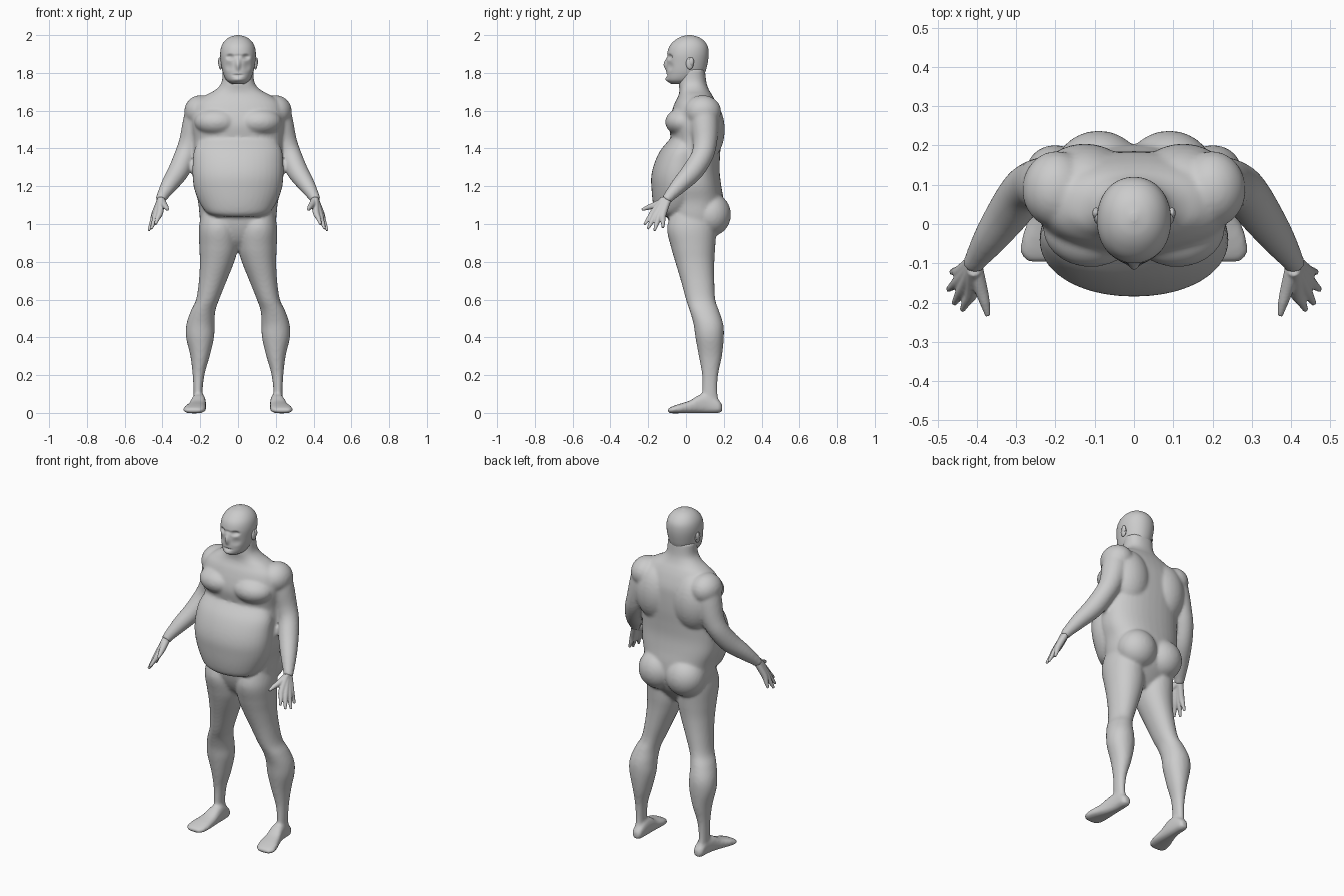
import bpy, bmesh, math
from mathutils import Vector, Matrix

skin = bpy.data.materials.new("plain grey")
skin.diffuse_color = (0.6, 0.6, 0.6, 1)


def dense(rows, n=5):
    """Catmull-Rom resampling of a list of number tuples."""
    out = []
    for i in range(len(rows) - 1):
        p = [rows[max(0, min(len(rows) - 1, i + k))] for k in (-1, 0, 1, 2)]
        for s in range(n):
            t = s / n
            out.append(tuple(b + 0.5 * t * (c - a + t * (2*a - 5*b + 4*c - d + t * (3*(b - c) + d - a)))
                             for a, b, c, d in zip(*p)))
    return out + [rows[-1]]


def skin_rings(bm, rings):
    vs = [[bm.verts.new(p) for p in r] for r in rings]
    m = len(vs[0])
    for a, b in zip(vs, vs[1:]):
        for i in range(m):
            bm.faces.new((a[i], a[(i + 1) % m], b[(i + 1) % m], b[i]))
    bm.faces.new(vs[0][::-1])
    bm.faces.new(vs[-1])


def loft(bm, rows, axis="Z", p=2.3, seg=40, n=5):
    """Rows are (position, a0, a1, b0, b1): bounds of a rounded section."""
    rings = []
    for t, a0, a1, b0, b1 in dense(rows, n):
        ring = []
        for i in range(seg):
            w = 2 * math.pi * i / seg
            c, s = math.cos(w), math.sin(w)
            a = (a0 + a1) / 2 + (a1 - a0) / 2 * math.copysign(abs(c) ** (2 / p), c)
            b = (b0 + b1) / 2 + (b1 - b0) / 2 * math.copysign(abs(s) ** (2 / p), s)
            ring.append((a, b, t) if axis == "Z" else (a, t, b))
        rings.append(ring)
    skin_rings(bm, rings)


def sym(rows):
    """(z, half width, front, back) -> symmetric loft rows."""
    return [(z, -w, w, f, b) for z, w, f, b in rows]


def tube(bm, rows, seg=20):
    """Round limb along a path of (x, y, z, radius)."""
    pts = dense(rows)
    rings = []
    for i, q in enumerate(pts):
        t = Vector(pts[min(i + 1, len(pts) - 1)][:3]) - Vector(pts[max(i - 1, 0)][:3])
        u = t.cross(Vector((1, 0, 0))).normalized()
        v = t.cross(u).normalized()
        rings.append([Vector(q[:3]) + q[3] * (u * math.cos(2 * math.pi * k / seg) + v * math.sin(2 * math.pi * k / seg))
                      for k in range(seg)])
    skin_rings(bm, rings)


def ball(bm, c, r):
    bmesh.ops.create_uvsphere(bm, u_segments=28, v_segments=18, radius=1,
                              matrix=Matrix.Translation(c) @ Matrix.Diagonal((*r, 1)))


def mirror(bm):
    d = bmesh.ops.duplicate(bm, geom=bm.verts[:] + bm.edges[:] + bm.faces[:])
    for g in d["geom"]:
        if isinstance(g, bmesh.types.BMVert):
            g.co.x *= -1


def finish(bm, name, voxel=0, smooth=0):
    bmesh.ops.recalc_face_normals(bm, faces=bm.faces[:])
    me = bpy.data.meshes.new(name)
    bm.to_mesh(me)
    bm.free()
    for f in me.polygons:
        f.use_smooth = True
    me.materials.append(skin)
    ob = bpy.data.objects.new(name, me)
    bpy.context.collection.objects.link(ob)
    if voxel:
        r = ob.modifiers.new("blend", "REMESH")
        r.mode, r.voxel_size, r.use_smooth_shade = "VOXEL", voxel, True
        s = ob.modifiers.new("soften", "SMOOTH")
        s.factor, s.iterations = 0.5, smooth
    return ob


# ---- body: paired parts first, then mirrored ----
body = bmesh.new()
# leg
loft(body, [(.04, .18, .235, .08, .185), (.1, .188, .235, .085, .167), (.2, .178, .24, .085, .17),
            (.3, .15, .252, .068, .19), (.4, .127, .275, .05, .2), (.47, .125, .273, .04, .197),
            (.54, .12, .25, .02, .175), (.6, .1, .222, 0, .155), (.7, .06, .207, -.027, .15),
            (.8, .02, .202, -.057, .15), (.88, 0, .205, -.08, .155), (.98, .005, .207, -.1, .16),
            (1.08, .04, .19, -.07, .16)], p=2.1)
# foot
loft(body, [(.192, .19, .22, .01, .04), (.175, .177, .235, 0, .065), (.12, .172, .24, -.002, .1),
            (.07, .17, .25, -.002, .095), (.02, .17, .266, -.002, .065), (-.04, .17, .287, -.002, .046),
            (-.078, .18, .288, -.002, .032), (-.098, .2, .27, .004, .02)], axis="Y", p=2.6)
# arm
tube(body, [(.2, .09, 1.62, .075), (.222, .098, 1.52, .074), (.25, .1, 1.43, .064), (.28, .085, 1.36, .058),
            (.315, .035, 1.28, .056), (.365, -.035, 1.205, .044), (.402, -.09, 1.145, .03),
            (.41, -.105, 1.125, .027)], seg=28)
# shoulder, chest, shoulder blade, buttock
ball(body, (.198, .088, 1.595), (.087, .098, .087))
ball(body, (.11, -.01, 1.54), (.122, .1, .077))
ball(body, (.125, .1, 1.5), (.125, .105, .17))
ball(body, (.09, .13, 1.05), (.115, .108, .115))
mirror(body)
# trunk and neck
loft(body, sym([(.86, .05, 0, .1), (.91, .13, -.05, .14), (.97, .185, -.08, .18), (1.04, .203, -.095, .2),
                (1.12, .212, -.1, .2), (1.2, .235, -.1, .187), (1.28, .24, -.1, .178), (1.36, .236, -.09, .18),
                (1.44, .235, -.08, .185), (1.52, .245, -.09, .185), (1.58, .245, -.08, .18),
                (1.64, .225, -.06, .16), (1.68, .175, -.04, .14), (1.71, .12, -.035, .122),
                (1.75, .087, -.038, .108), (1.82, .082, -.03, .1)]))
# belly with its overhanging lower edge
loft(body, sym([(1.04, .12, -.145, 0), (1.06, .165, -.163, .03), (1.11, .202, -.175, .08), (1.18, .23, -.182, .1),
                (1.25, .24, -.184, .1), (1.32, .24, -.168, .1), (1.39, .232, -.135, .1),
                (1.45, .2, -.085, .08)]), p=2.1)
finish(body, "body", .009, 5)

# ---- hands: finger chains fused into a palm ----
hand = bmesh.new()
for k, tip, w in (((.413, -.172, 1.062), (.438, -.22, .998), -.012),
                  ((.432, -.16, 1.05), (.459, -.203, .974), -.004),
                  ((.441, -.141, 1.045), (.473, -.167, .965), .004),
                  ((.441, -.121, 1.053), (.465, -.122, .98), .012)):
    mid = tuple((a + b) / 2 for a, b in zip(k, tip))
    tube(hand, [(.408, -.105 + w, 1.135, .018), (*k, .0175), (*mid, .0125), (*tip, .007)])
tube(hand, [(.405, -.11, 1.125, .02), (.39, -.165, 1.1, .017), (.38, -.2, 1.088, .013), (.372, -.234, 1.075, .007)])
mirror(hand)
finish(hand, "hands", .004, 3)

# ---- head ----
head = bmesh.new()
loft(head, sym([(1.742, .035, -.08, .03), (1.762, .062, -.102, .07), (1.8, .08, -.104, .1), (1.85, .09, -.102, .114),
                (1.9, .0945, -.1, .12), (1.94, .088, -.088, .115), (1.97, .07, -.062, .095),
                (1.99, .043, -.03, .065), (2.0, .008, .008, .028)]), p=2.1, seg=72, n=9)


def push(c, r, dy):
    """Move the face surface near c along y with a soft falloff."""
    for v in head.verts:
        d = sum(((a - b) / s) ** 2 for a, b, s in zip(v.co, c, r))
        if d < 1:
            v.co.y += dy * (1 - d) ** 2


for s in (1, -1):
    push((s * .042, -.09, 1.885), (.03, .05, .02), .016)   # eye socket
    push((s * .05, -.09, 1.835), (.03, .05, .03), .006)    # cheek hollow
push((0, -.1, 1.845), (.02, .05, .042), -.016)             # nose
push((0, -.1, 1.89), (.03, .05, .012), .005)               # bridge notch
push((0, -.1, 1.787), (.04, .05, .008), .009)              # mouth
push((0, -.1, 1.765), (.04, .05, .016), -.006)             # chin
finish(head, "head")

# ---- ears ----
ears = bmesh.new()
ball(ears, (.092, .02, 1.85), (.011, .02, .032))
ball(ears, (.097, .028, 1.86), (.009, .014, .022))
mirror(ears)
finish(ears, "ears")
